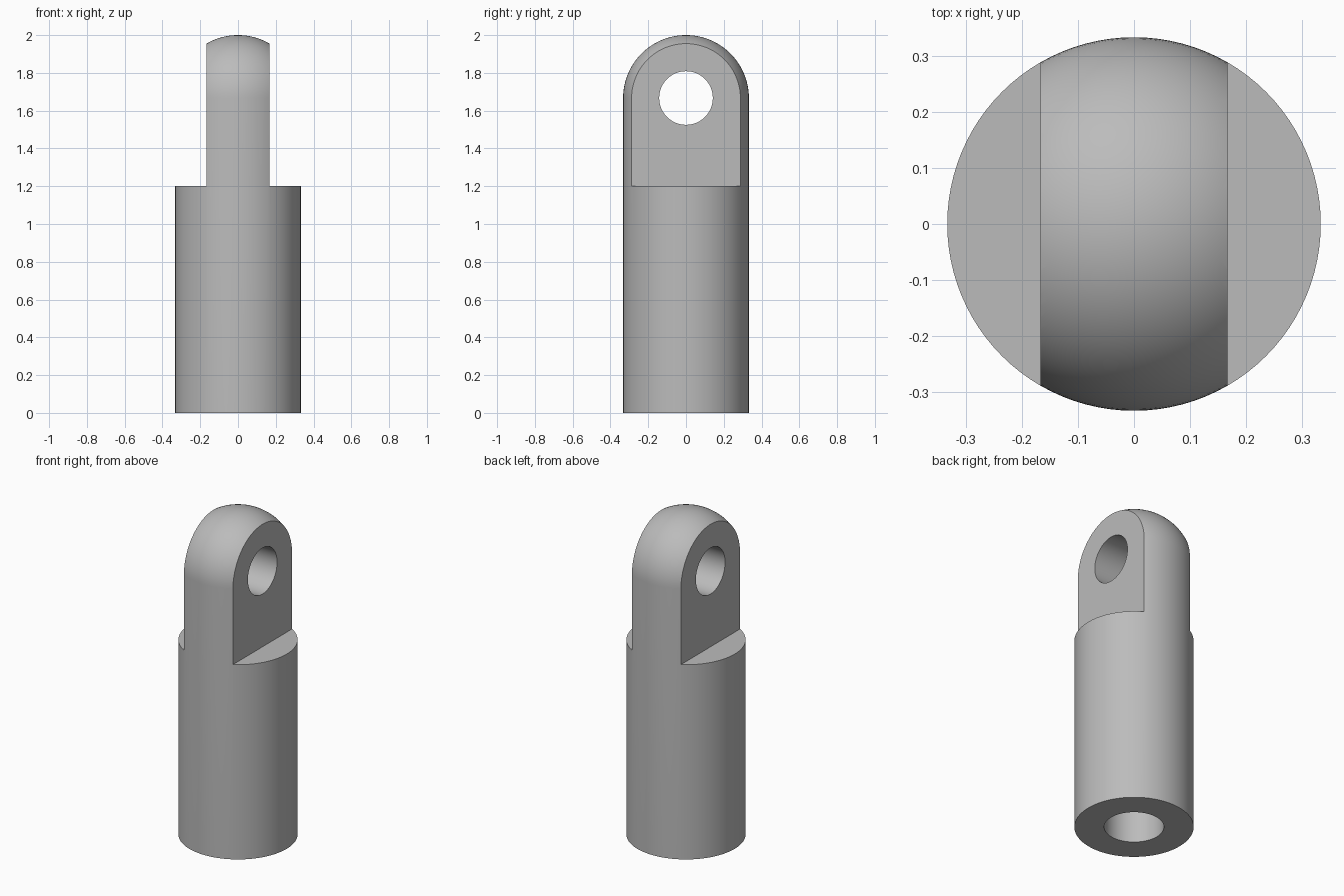
import bpy, bmesh, math
from mathutils import Matrix, Vector

if "Cube" in bpy.data.objects:
    bpy.data.objects.remove(bpy.data.objects["Cube"])

R, EYE_Z, HALF_T, SHOULDER = 0.333, 1.667, 0.167, 1.2
BORE_R, BORE_DEPTH, PIN_R = 0.167, 0.8, 0.142

steel = bpy.data.materials.new("grey steel")
steel.diffuse_color = (0.5, 0.5, 0.5, 1)
steel.use_nodes = True
steel.node_tree.nodes["Principled BSDF"].inputs["Base Color"].default_value = steel.diffuse_color


def make_object(name, bm):
    bmesh.ops.recalc_face_normals(bm, faces=bm.faces)
    mesh = bpy.data.meshes.new(name)
    bm.to_mesh(mesh)
    bm.free()
    mesh.materials.append(steel)
    obj = bpy.data.objects.new(name, mesh)
    bpy.context.collection.objects.link(obj)
    return obj


# Round rod with domed top and blind bore, revolved from a half profile
dome = [(R * math.cos(a), EYE_Z + R * math.sin(a))
        for a in (math.pi / 2 * i / 24 for i in range(24))]
profile = [(0, BORE_DEPTH), (BORE_R, BORE_DEPTH), (BORE_R, 0), (R, 0)] + dome + [(0, EYE_Z + R)]
bm = bmesh.new()
verts = [bm.verts.new((x, 0, z)) for x, z in profile]
edges = [bm.edges.new(pair) for pair in zip(verts, verts[1:])]
bmesh.ops.spin(bm, geom=verts + edges, cent=(0, 0, 0), axis=(0, 0, 1),
               angle=math.tau, steps=96, use_duplicate=False)
bmesh.ops.remove_doubles(bm, verts=bm.verts, dist=1e-5)
rod = make_object("rod_end", bm)

# Cutters: a box on each side for the flats, and a pin through the eye
cutters = []
for side, label in ((-1, "left"), (1, "right")):
    bm = bmesh.new()
    bmesh.ops.create_cube(bm, size=1, matrix=Matrix.Translation(
        Vector((side * (HALF_T + 0.5), 0, SHOULDER + 0.5))))
    cutters.append(make_object(label + "_flat_cutter", bm))
bm = bmesh.new()
bmesh.ops.create_cone(bm, cap_ends=True, segments=64, radius1=PIN_R, radius2=PIN_R, depth=1.0,
                      matrix=Matrix.Translation((0, 0, EYE_Z)) @ Matrix.Rotation(math.pi / 2, 4, 'Y'))
cutters.append(make_object("eye_hole_cutter", bm))

# Cut the shape, then discard the cutters
bpy.context.view_layer.objects.active = rod
rod.select_set(True)
for cutter in cutters:
    mod = rod.modifiers.new(cutter.name, 'BOOLEAN')
    mod.operation, mod.solver, mod.object = 'DIFFERENCE', 'EXACT', cutter
    bpy.ops.object.modifier_apply(modifier=mod.name)
    bpy.data.objects.remove(cutter)

bpy.ops.object.shade_smooth_by_angle(angle=math.radians(25))
